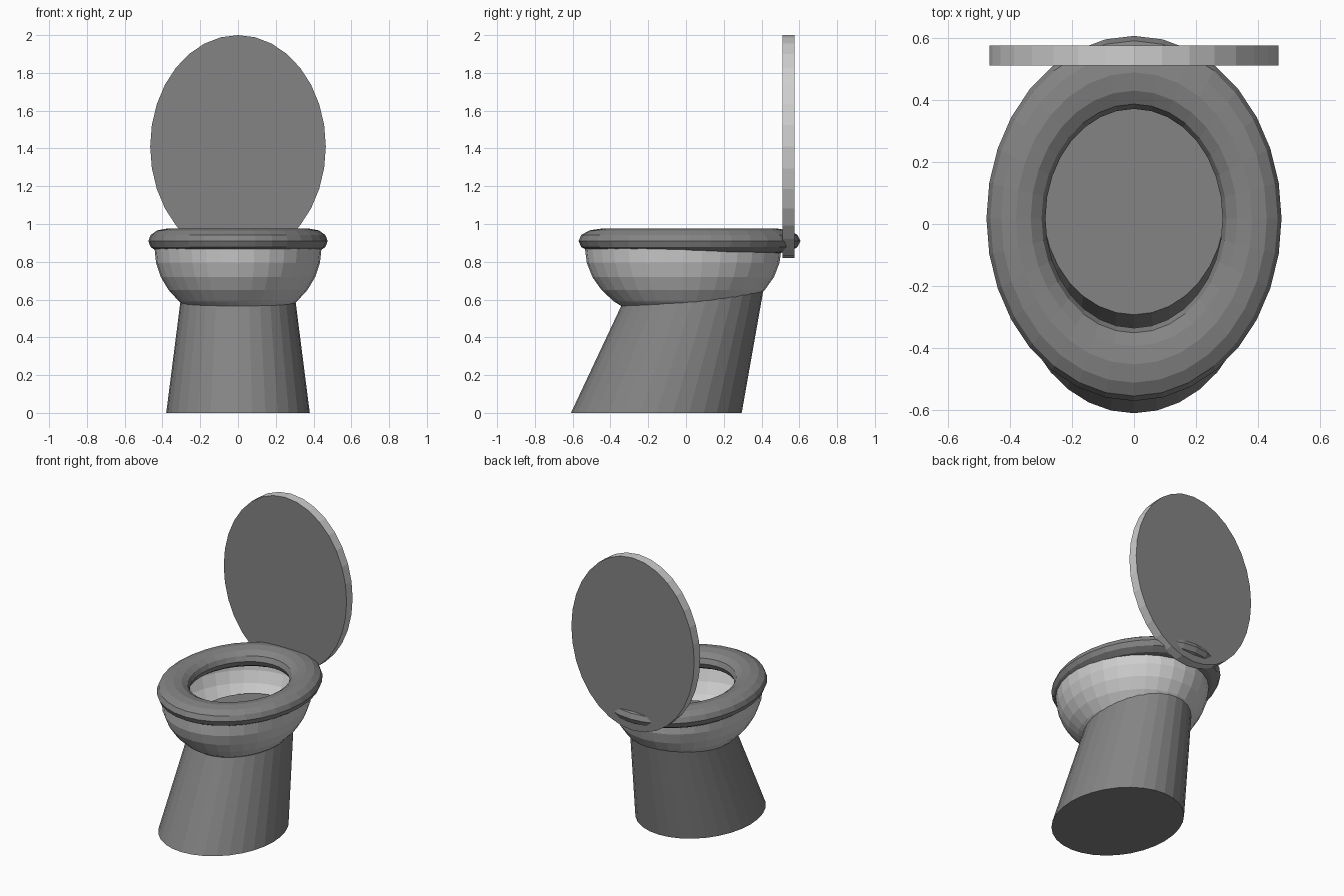
import bpy, bmesh, math

if "Cube" in bpy.data.objects:
    bpy.data.objects.remove(bpy.data.objects["Cube"])

N = 32  # sides of every round part


def material(name, v):
    m = bpy.data.materials.new(name)
    m.diffuse_color = (v, v, v, 1)
    m.use_nodes = True
    m.node_tree.nodes["Principled BSDF"].inputs["Base Color"].default_value = m.diffuse_color
    return m


dark = material("mid grey", 0.23)
light = material("light grey", 0.62)


def oval(cx, cy, z, rx, ry):
    """Points of a horizontal ellipse."""
    return [(cx + rx * math.sin(2 * math.pi * i / N),
             cy - ry * math.cos(2 * math.pi * i / N), z) for i in range(N)]


def loft(name, rings, mat, cap_start=False, cap_end=False, closed=False):
    """Skin a list of rings with quads, optionally capped or closed on itself."""
    bm = bmesh.new()
    loops = [[bm.verts.new(p) for p in ring] for ring in rings]
    pairs = list(zip(loops, loops[1:]))
    if closed:
        pairs.append((loops[-1], loops[0]))
    for a, b in pairs:
        for i in range(N):
            j = (i + 1) % N
            bm.faces.new((a[i], a[j], b[j], b[i]))
    if cap_start:
        bm.faces.new(loops[0][::-1])
    if cap_end:
        bm.faces.new(loops[-1])
    bm.normal_update()
    if cap_start or closed:
        bmesh.ops.recalc_face_normals(bm, faces=bm.faces[:])
    me = bpy.data.meshes.new(name)
    bm.to_mesh(me)
    bm.free()
    me.materials.append(mat)
    ob = bpy.data.objects.new(name, me)
    bpy.context.collection.objects.link(ob)
    return ob


# Leaning pedestal, its flat top sits inside the bowl
loft("pedestal", [oval(0, -0.157, 0, 0.38, 0.452),
                  oval(0, 0.061, 0.675, 0.294, 0.353)], dark, True, True)

# Open bowl: lower half of an ellipsoid
rings = []
for k in range(7, -1, -1):
    a = math.radians(11.25 * k)
    rings.append(oval(0, -0.015, 0.87 - 0.395 * math.sin(a),
                      0.442 * math.cos(a), 0.52 * math.cos(a)))
bowl = loft("bowl", rings, light)

# Seat: stretched torus
rings = []
for k in range(12):
    a = 2 * math.pi * k / 12
    s = 1 + 0.25 * math.cos(a)
    rings.append(oval(0, 0.018, 0.91 + 0.065 * math.sin(a), 0.38 * s, 0.47 * s))
loft("seat", rings, dark, closed=True)

# Raised lid: upright oval disc with a lighter rim
lid = loft("lid", [[(x, y, 1.41 + z) for x, z, _ in oval(0, 0, 0, 0.465, 0.59)]
                   for y in (0.51, 0.575)], dark, True, True)
lid.data.materials.append(light)
for f in lid.data.polygons:
    f.material_index = 0 if abs(f.normal.y) > 0.5 else 1
